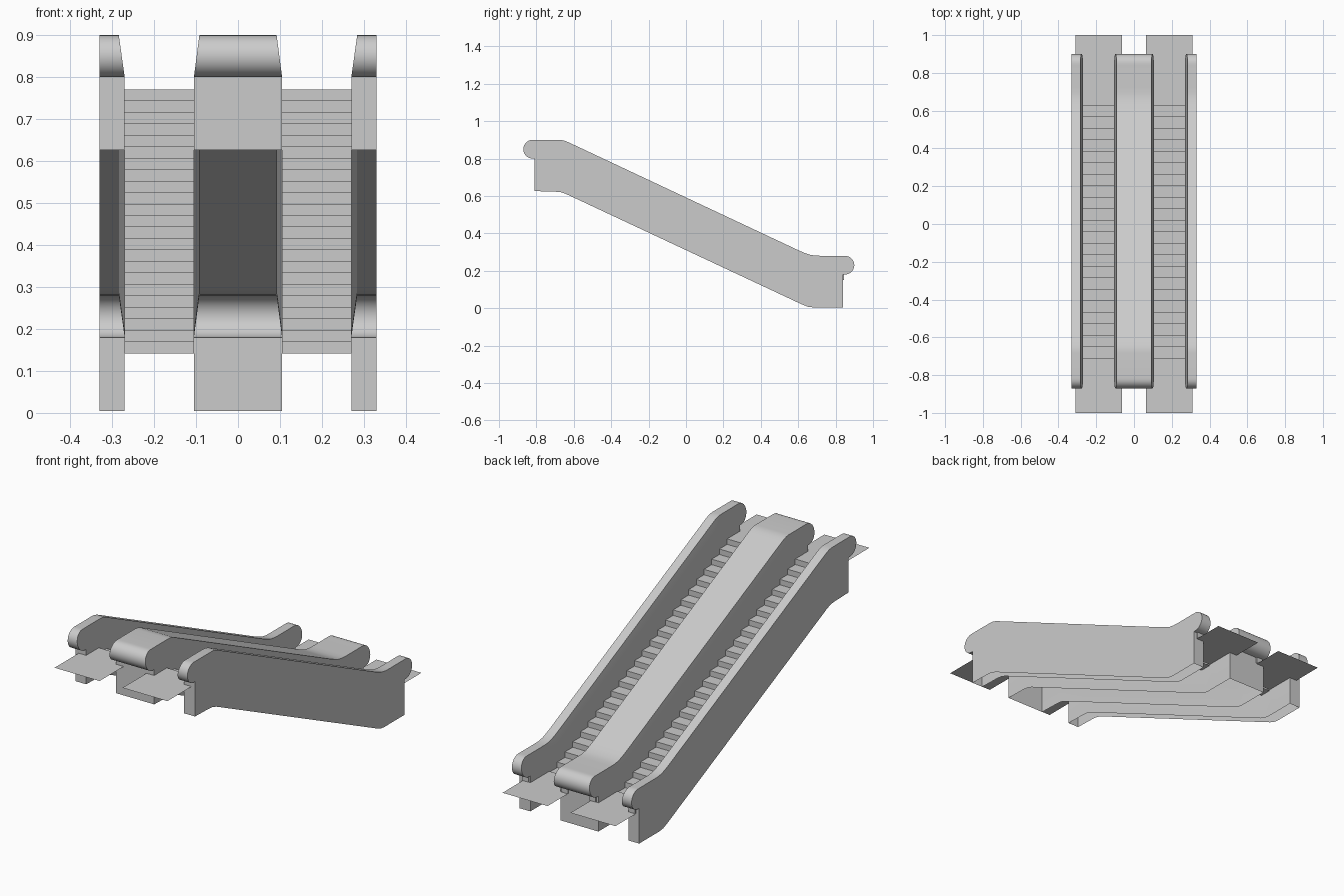
import bpy, bmesh, math

if "Cube" in bpy.data.objects:
    bpy.data.objects.remove(bpy.data.objects["Cube"])


def make_object(name, bm):
    me = bpy.data.meshes.new(name)
    bm.to_mesh(me)
    bm.free()
    ob = bpy.data.objects.new(name, me)
    bpy.context.collection.objects.link(ob)
    return ob


# Side profile as (y, z): handrail line, nose radius, lower edge
TOP = [(-0.82, 0.90), (-0.81, 0.90), (-0.68, 0.90), (-0.66, 0.898), (-0.64, 0.892),
       (-0.62, 0.883), (0.60, 0.310), (0.63, 0.297), (0.66, 0.286), (0.69, 0.281),
       (0.72, 0.28), (0.84, 0.28), (0.85, 0.28)]
BOTTOM = [(0.84, 0.004), (0.68, 0.004), (0.65, 0.008), (0.62, 0.02),
          (-0.64, 0.61), (-0.67, 0.62), (-0.70, 0.623), (-0.81, 0.626)]
R = 0.05
DEPTH = 2 * R


def arc(cy, cz, a0, a1, n=14):
    """Interior points of a nose arc as (y, z, depth below handrail top)."""
    pts = []
    for i in range(1, n):
        a = math.radians(a0 + (a1 - a0) * i / n)
        pts.append((cy + R * math.cos(a), cz + R * math.sin(a), R - R * math.sin(a)))
    return pts


def balustrade(name, x0, x1, in0, in1):
    """Hollow shell, open underneath; in0/in1 narrow the top on each side."""
    bm = bmesh.new()
    top = [(y, z, 0) for y, z in TOP]
    mid = [(y, z - DEPTH, DEPTH) for y, z in TOP]
    low = [(y, z, DEPTH) for y, z in BOTTOM]
    hi_arc = arc(-0.82, 0.85, 270, 90)
    lo_arc = arc(0.85, 0.23, 90, -90)

    def side(x, inset):
        def add(pts):
            return [bm.verts.new((x + inset * (1 - d / DEPTH), y, z)) for y, z, d in pts]
        t, m, b, h, l = map(add, (top, mid, low, hi_arc, lo_arc))
        for i in range(len(t) - 1):
            bm.faces.new((t[i], t[i + 1], m[i + 1], m[i]))
        bm.faces.new([m[0]] + h + [t[0]])
        bm.faces.new([t[-1]] + l + [m[-1]])
        bm.faces.new(m[1:-1] + b)
        return [b[-1], m[1], m[0]] + h + t + l + [m[-1], m[-2], b[0]]

    a, c = side(x0, in0), side(x1, -in1)
    for i in range(len(a) - 1):
        bm.faces.new((a[i], a[i + 1], c[i + 1], c[i]))
    bmesh.ops.recalc_face_normals(bm, faces=bm.faces)
    ob = make_object(name, bm)
    bpy.ops.object.select_all(action='DESELECT')
    ob.select_set(True)
    bpy.context.view_layer.objects.active = ob
    bpy.ops.object.shade_smooth_by_angle(angle=math.radians(25))


def sheet(name, x0, x1, path):
    """Thin surface spanning x0..x1 along a (y, z) path."""
    bm = bmesh.new()
    rows = [(bm.verts.new((x0, y, z)), bm.verts.new((x1, y, z))) for y, z in path]
    for p, q in zip(rows, rows[1:]):
        bm.faces.new((p[0], p[1], q[1], q[0]))
    make_object(name, bm)


def box(name, loc, size):
    bm = bmesh.new()
    bmesh.ops.create_cube(bm, size=1)
    bmesh.ops.scale(bm, vec=size, verts=bm.verts)
    bmesh.ops.translate(bm, vec=loc, verts=bm.verts)
    make_object(name, bm)


# Balustrades
balustrade("left_balustrade", -0.33, -0.27, 0, 0.014)
balustrade("centre_balustrade", -0.105, 0.105, 0.013, 0.013)
balustrade("right_balustrade", 0.27, 0.33, 0.014, 0)

# Step profile, descending towards +y
N = 23
Y0, Y1, Z0, Z1 = -0.71, 0.69, 0.77, 0.142
run, rise = (Y1 - Y0) / N, (Z0 - Z1) / N
steps = [(Y0, Z0)]
for i in range(N):
    y, z = Y0 + i * run, Z0 - (i + 1) * rise
    steps += [(y, z), (y + run, z)]

# Two flights with landing plates and handrail inlets
for s, label in ((-1, "left"), (1, "right")):
    xa, xb = sorted((s * 0.105, s * 0.27))
    pa, pb = sorted((s * 0.063, s * 0.311))
    sheet(label + "_steps", xa, xb, steps)
    sheet(label + "_upper_landing", pa, pb, [(-1, 0.77), (Y0, 0.77)])
    sheet(label + "_lower_landing", pa, pb, [(Y1, 0.147), (1, 0.147)])
    for x, part in ((0.077, "inner"), (0.294, "outer")):
        box(f"{label}_{part}_handrail_inlet", (s * x, 0.842, 0.165), (0.035, 0.008, 0.03))
